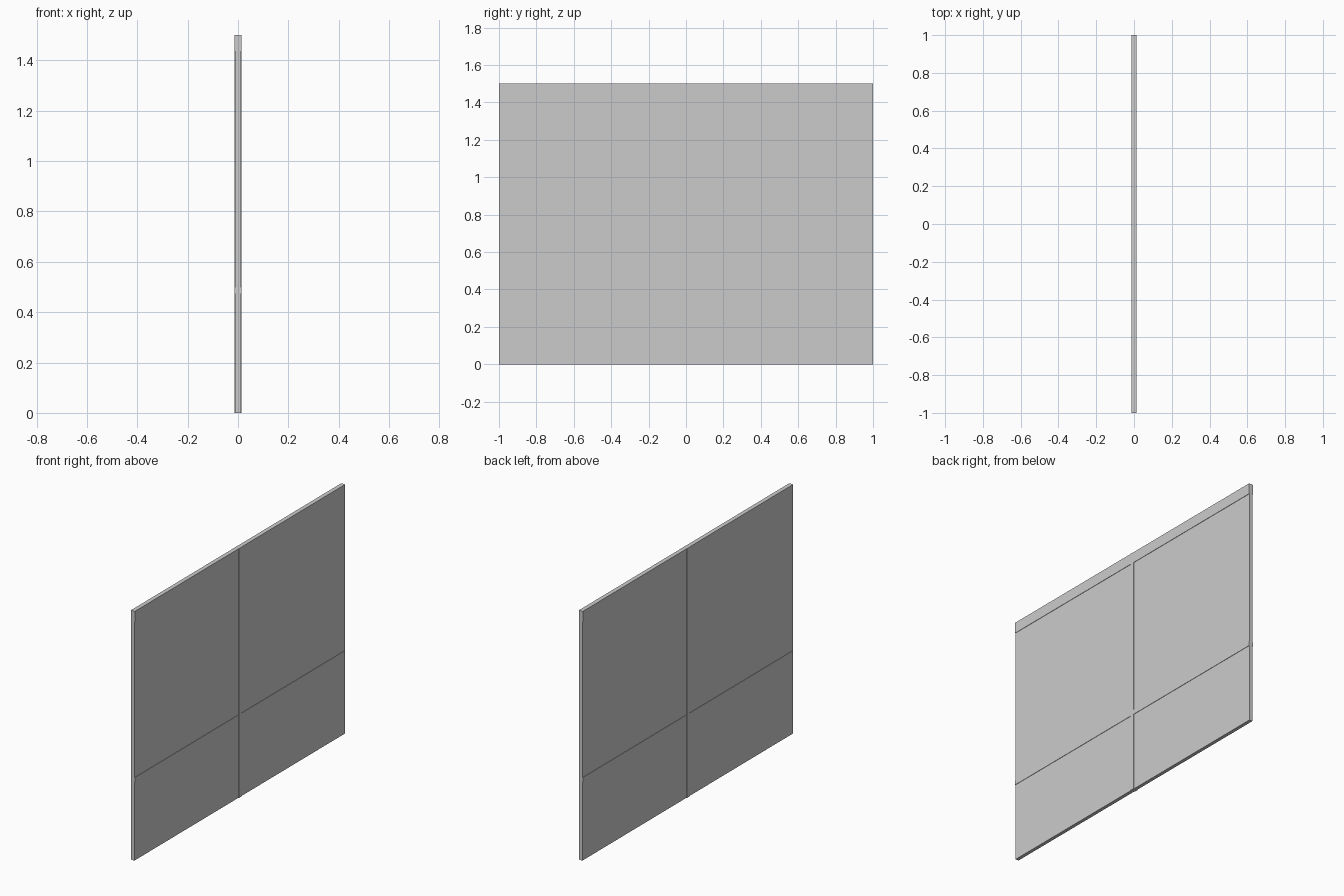
import bpy

if "Cube" in bpy.data.objects:
    bpy.data.objects.remove(bpy.data.objects["Cube"])


def box(name, x_half, y0, y1, z0, z1):
    """Box centred on x = 0 between the given y and z limits."""
    bpy.ops.mesh.primitive_cube_add(size=1, location=(0, (y0 + y1) / 2, (z0 + z1) / 2))
    ob = bpy.context.object
    ob.name = name
    ob.scale = (2 * x_half, y1 - y0, z1 - z0)
    bpy.ops.object.transform_apply(location=False, rotation=False, scale=True)
    return ob


PANEL, RAIL, POST = 0.0105, 0.013, 0.014   # half thicknesses
POST_W = 0.012                             # half width of the centre post

# Left and right bays: two infill panels and two raised rails each
for side, y0, y1 in (("near", -1.0, -POST_W), ("far", POST_W, 1.0)):
    box(f"lower_panel_{side}", PANEL, y0, y1, 0.0, 0.472)
    box(f"middle_rail_{side}", RAIL, y0, y1, 0.472, 0.5)
    box(f"upper_panel_{side}", PANEL, y0, y1, 0.5, 1.435)
    box(f"top_rail_{side}", RAIL, y0, y1, 1.435, 1.5)

# Centre post joining both bays
box("centre_post", POST, -POST_W, POST_W, 0.0, 1.5)
